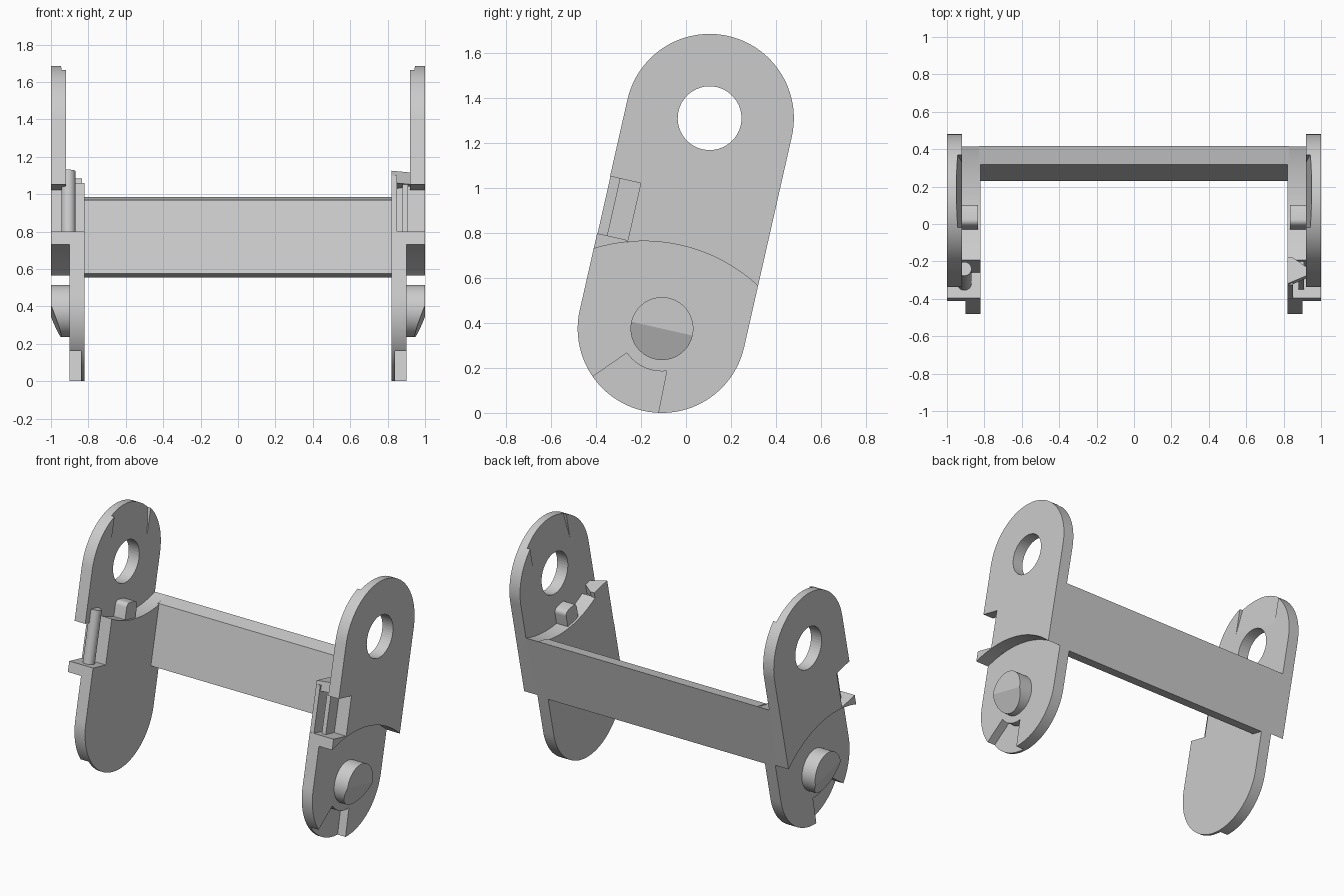
import bpy, bmesh, math

if "Cube" in bpy.data.objects:
    bpy.data.objects.remove(bpy.data.objects["Cube"])

# Link axis: leaning back; local v runs across the plate, u along it from the pin
A = math.atan2(0.212, 0.936)
C, S = math.cos(A), math.sin(A)
R, L = 0.375, 0.96        # end radius, pin to hole distance
BIG = 0.75                # radius of the two clearance arcs

grey = bpy.data.materials.new("grey")
grey.diffuse_color = (0.6, 0.6, 0.6, 1)
grey.use_nodes = True
grey.node_tree.nodes["Principled BSDF"].inputs["Base Color"].default_value = grey.diffuse_color


def place(x, v, u):
    return (x, -0.107 + C * v + S * u, 0.375 - S * v + C * u)


def arc(cv, cu, r, a0, a1, n=32):
    return [(cv + r * math.cos(math.radians(a0 + (a1 - a0) * i / n)),
             cu + r * math.sin(math.radians(a0 + (a1 - a0) * i / n))) for i in range(n + 1)]


def solid(name, rings):
    """Closed solid between two matching rings of (x, v, u) points."""
    bm = bmesh.new()
    a, b = [[bm.verts.new(place(*p)) for p in ring] for ring in rings]
    bm.faces.new(a)
    bm.faces.new(b)
    n = len(a)
    for i in range(n):
        bm.faces.new((a[i], a[(i + 1) % n], b[(i + 1) % n], b[i]))
    bmesh.ops.recalc_face_normals(bm, faces=bm.faces)
    me = bpy.data.meshes.new(name)
    bm.to_mesh(me)
    bm.free()
    me.materials.append(grey)
    ob = bpy.data.objects.new(name, me)
    bpy.context.collection.objects.link(ob)
    return ob


def prism(name, pts, x0, x1):
    return solid(name, [[(x, v, u) for v, u in pts] for x in (x0, x1)])


def box(name, x0, x1, v0, v1, u0, u1):
    return prism(name, [(v0, u0), (v1, u0), (v1, u1), (v0, u1)], x0, x1)


def cut(ob, cutter):
    m = ob.modifiers.new("cut", 'BOOLEAN')
    m.operation = 'DIFFERENCE'
    m.solver = 'EXACT'
    m.object = cutter
    cutter.hide_render = True
    cutter.hide_viewport = True
    cutter.display_type = 'WIRE'


def smooth(ob):
    bpy.ops.object.select_all(action='DESELECT')
    ob.select_set(True)
    bpy.context.view_layer.objects.active = ob
    bpy.ops.object.shade_smooth_by_angle(angle=math.radians(25))


# Clearance arcs: convex one under the outer plate, concave one over the inner plate
HALF = math.degrees(math.asin(R / BIG))
low_arc = arc(0, -0.37, BIG, 90 + HALF, 90 - HALF)    # left to right
high_arc = arc(0, 1.36, BIG, 270 + HALF, 270 - HALF)  # right to left

for s, side in ((-1, "left"), (1, "right")):
    # Outer plate with rounded top and bearing hole
    outer = prism(side + "_outer_plate", low_arc + arc(0, L, R, 0, 180, 48), s * 0.92, s * 1.0)
    cut(outer, prism(side + "_hole_cutter", arc(0, L, 0.142, 0, 352.5, 47), s * 0.85, s * 1.1))
    # Sloped relief at the top of the inner face
    cut(outer, solid(side + "_relief_cutter", [
        [(s * 0.90, v, 1.08), (s * 0.92, v, 1.10), (s * 0.953, v, 1.36), (s * 0.90, v, 1.36)]
        for v in (-0.2, 0.2)]))
    # Thick middle web between the arcs
    web = prism(side + "_web", low_arc + high_arc, s * 0.82, s * 0.92)
    # Front notch, open to the concave arc on the web
    cut(outer, box(side + "_notch_cutter", s * 0.85, s * 1.1, -0.5, -0.235, 0.35, 0.61))
    cut(web, box(side + "_web_notch_cutter", s * 0.7, s * 0.95, -0.5, -0.235, 0.35, 0.9))

    # Inner lower plate with rounded bottom and outer recess
    lower = prism(side + "_lower_plate", low_arc + arc(0, 0, R, 360, 180, 48), s * 0.82, s * 0.90)
    recess = arc(0, 0, 0.19, 227.5, 289, 12) + [(0.07, -0.5), (-0.36, -0.393)]
    cut(lower, prism(side + "_recess_cutter", recess, s * 0.84, s * 0.95))

    # Pivot pin with a bevelled lower half
    pin = prism(side + "_pin", arc(0, 0, 0.14, 0, 352.5, 47), s * 0.89, s * 1.0)
    cut(pin, solid(side + "_bevel_cutter", [
        [(s * 1.0, v, 0.0), (s * 0.936, v, -0.16), (s * 1.1, v, -0.16), (s * 1.1, v, 0.0)]
        for v in (-0.2, 0.2)]))

    # Stop peg on the inner face of the outer plate
    peg = prism(side + "_stop_peg", [(-0.058, 0.6), (0.058, 0.6)]
                + arc(0.028, 0.69, 0.03, 0, 90, 5) + arc(-0.028, 0.69, 0.03, 90, 180, 5),
                s * 0.835, s * 0.93)
    for ob in (outer, web, lower, pin, peg):
        smooth(ob)

# Left hinge rod standing in the notch
rod_ring = arc(-0.907, -0.295, 0.038, 0, 345, 23)
rod = solid("hinge_rod", [[(x, v, u) for x, v in rod_ring] for u in (0.34, 0.70)])
smooth(rod)

# Right snap socket: thin wall, rib and top lip
box("socket_wall", 0.82, 0.85, -0.373, -0.23, 0.34, 0.66)
box("socket_rib", 0.88, 0.91, -0.33, -0.23, 0.34, 0.62)
solid("socket_lip", [
    [(0.82, -0.373, u), (0.92, -0.33, u), (0.92, -0.28, u), (0.85, -0.23, u), (0.82, -0.23, u)]
    for u in (0.62, 0.685)])

# Crossbar joining both sides at the back, top following the concave arc
prism("crossbar", [(0.284, 0.27), (0.375, 0.27), (0.375, 0.711), (0.284, 0.672)], -0.83, 0.83)
